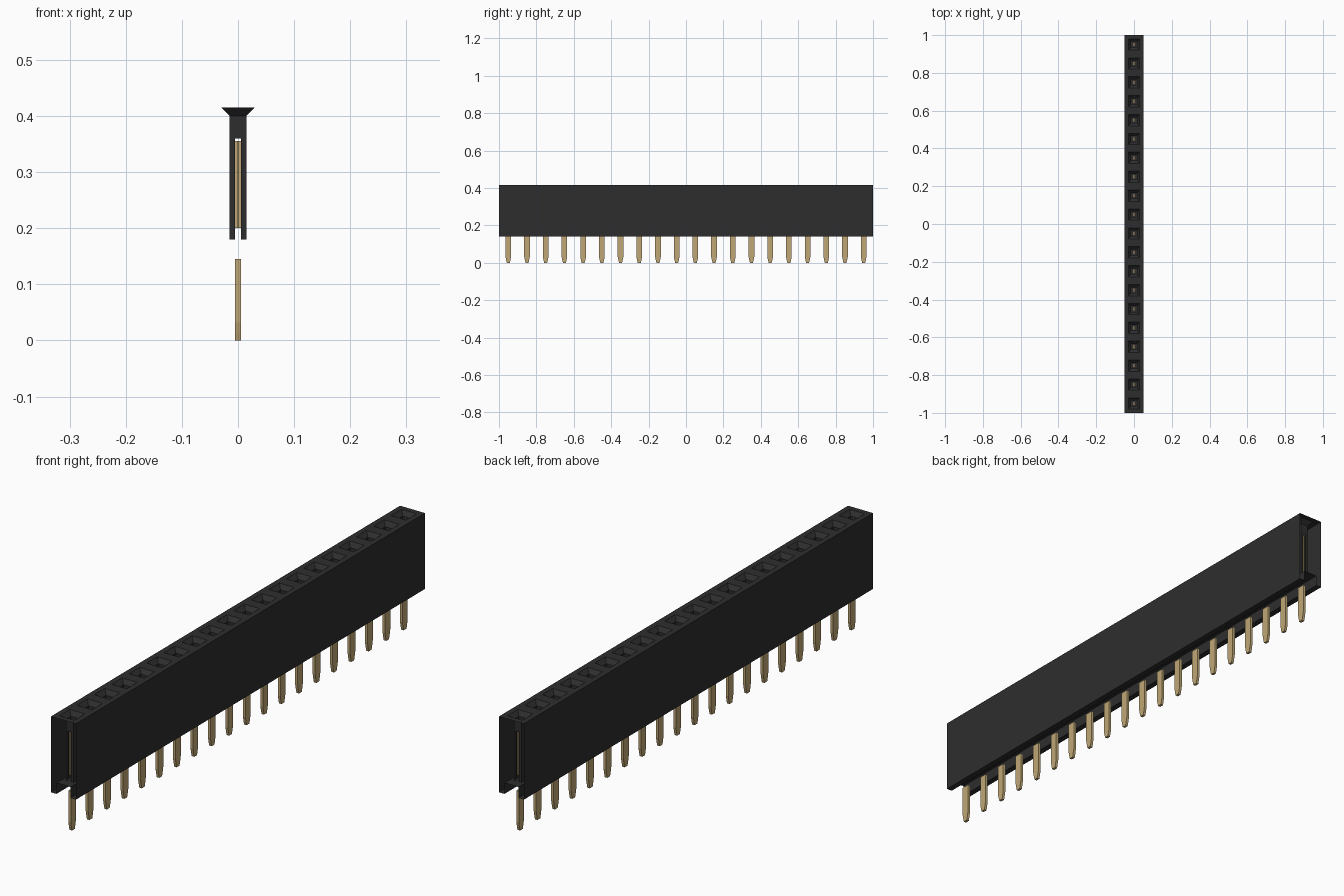
import bpy, bmesh

cube = bpy.data.objects.get("Cube")
if cube:
    bpy.data.objects.remove(cube, do_unlink=True)

COUNT, PITCH = 20, 0.1
HALF_W, TOP, BOTTOM, CEILING = 0.05, 0.415, 0.14, 0.18
ROWS = [(i - (COUNT - 1) / 2) * PITCH for i in range(COUNT)]


def material(name, rgb):
    m = bpy.data.materials.new(name)
    m.use_nodes = True
    m.diffuse_color = (*rgb, 1)
    m.node_tree.nodes["Principled BSDF"].inputs["Base Color"].default_value = (*rgb, 1)
    return m


black = material("black plastic", (0.027, 0.027, 0.027))
gold = material("gold metal", (0.53, 0.39, 0.18))


def make(name, bm, mat):
    bmesh.ops.remove_doubles(bm, verts=bm.verts, dist=1e-5)
    bmesh.ops.recalc_face_normals(bm, faces=bm.faces)
    me = bpy.data.meshes.new(name)
    bm.to_mesh(me)
    bm.free()
    me.materials.append(mat)
    ob = bpy.data.objects.new(name, me)
    bpy.context.collection.objects.link(ob)
    return ob


def quad(bm, *pts):
    return bm.faces.new([bm.verts.new(p) for p in pts])


def ring(hx, hy, z, cy):
    return [(-hx, cy - hy, z), (hx, cy - hy, z), (hx, cy + hy, z), (-hx, cy + hy, z)]


def loft(bm, rings, caps=False):
    for a, b in zip(rings, rings[1:]):
        for k in range(4):
            n = (k + 1) % 4
            quad(bm, a[k], a[n], b[n], b[k])
    if caps:
        quad(bm, *rings[0])
        quad(bm, *rings[-1])


# Housing shell: open-ended sheet profile with a channel under it
bm = bmesh.new()
half = [(HALF_W, TOP), (HALF_W, BOTTOM), (0.028, BOTTOM), (0.028, CEILING)]
profile = half + [(-x, z) for x, z in reversed(half)]
for (x0, z0), (x1, z1) in zip(profile, profile[1:]):
    quad(bm, (x0, -1, z0), (x1, -1, z1), (x1, 1, z1), (x0, 1, z0))
# Top face with one square, funnel-edged opening per contact
for y in ROWS:
    loft(bm, [ring(HALF_W, PITCH / 2, TOP, y), ring(0.03, 0.03, TOP, y),
              ring(0.015, 0.015, 0.40, y)])
make("housing", bm, black)

# Socket tubes, slotted on the walls that face along the row
bm = bmesh.new()
s, slot, slot_top = 0.015, 0.0055, 0.36
for y in ROWS:
    for d in (-1, 1):
        x, w = d * s, y + d * s
        quad(bm, (x, y - s, CEILING), (x, y + s, CEILING), (x, y + s, 0.40), (x, y - s, 0.40))
        quad(bm, (-s, w, slot_top), (s, w, slot_top), (s, w, 0.40), (-s, w, 0.40))
        for e in (-1, 1):
            quad(bm, (e * slot, w, CEILING), (e * s, w, CEILING),
                 (e * s, w, slot_top), (e * slot, w, slot_top))
make("socket_tubes", bm, black)

# Spring contacts: two leaves joined by a recessed web
bm = bmesh.new()
for y in ROWS:
    for d in (-1, 1):
        rings = [[(px + d * 0.003, py, pz) for px, py, pz in ring(0.002, 0.011, z, y)]
                 for z in (0.20, 0.355)]
        loft(bm, rings, caps=True)
    quad(bm, (-0.001, y, 0.20), (0.001, y, 0.20), (0.001, y, 0.355), (-0.001, y, 0.355))
make("spring_contacts", bm, gold)

# Flat solder pins with tapered tips
bm = bmesh.new()
for y in ROWS:
    loft(bm, [ring(0.005, 0.008, 0, y), ring(0.005, 0.011, 0.012, y),
              ring(0.005, 0.015, 0.032, y), ring(0.005, 0.015, 0.145, y)], caps=True)
make("solder_pins", bm, gold)
